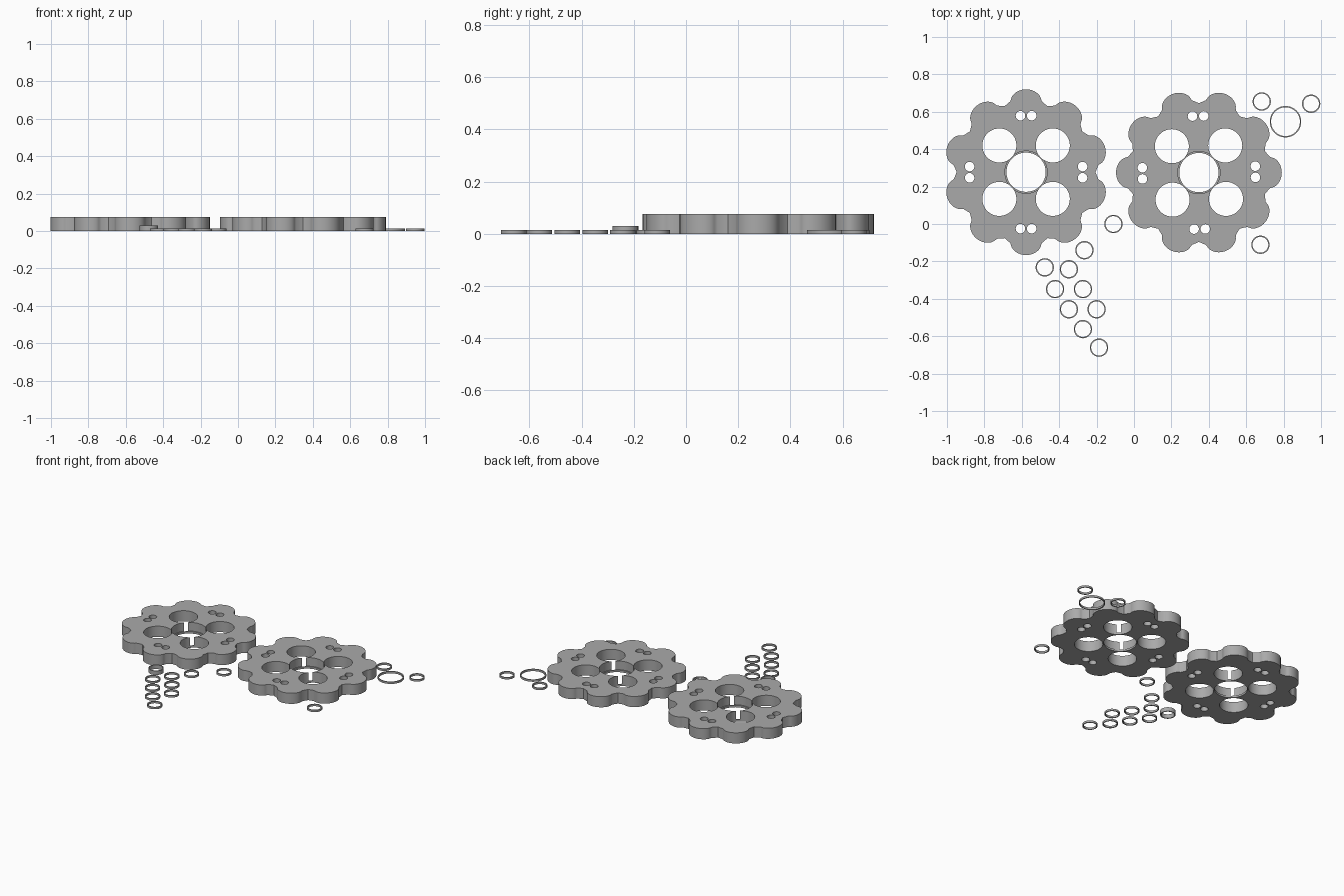
import bpy
import bmesh
from math import sin, cos, atan2, pi, radians
from mathutils import Matrix

if "Cube" in bpy.data.objects:
    bpy.data.objects.remove(bpy.data.objects["Cube"], do_unlink=True)

# Single plain grey
grey = bpy.data.materials.new("mid grey")
grey.use_nodes = True
tone = (0.4, 0.4, 0.4, 1)
grey.diffuse_color = tone
grey.node_tree.nodes["Principled BSDF"].inputs["Base Color"].default_value = tone

HEIGHT = 0.075
RING_HEIGHT = 0.014


def make_object(name, bm):
    bmesh.ops.recalc_face_normals(bm, faces=bm.faces)
    mesh = bpy.data.meshes.new(name)
    bm.to_mesh(mesh)
    bm.free()
    mesh.materials.append(grey)
    obj = bpy.data.objects.new(name, mesh)
    bpy.context.collection.objects.link(obj)
    return obj


def smooth(obj):
    bpy.ops.object.select_all(action="DESELECT")
    obj.select_set(True)
    bpy.context.view_layer.objects.active = obj
    bpy.ops.object.shade_smooth_by_angle(angle=radians(30))


def lobed_outline(steps=360, pins=11, pitch=0.457, roller=0.05, offset=0.036):
    """Cycloidal disc profile with one lobe fewer than pins."""
    lobes = pins - 1
    for i in range(steps):
        t = 2 * pi * i / steps
        tilt = atan2(-sin(lobes * t), pitch / (offset * pins) - cos(lobes * t))
        yield (pitch * cos(t) - roller * cos(t + tilt) - offset * cos(pins * t),
               pitch * sin(t) - roller * sin(t + tilt) - offset * sin(pins * t))


def cut_hole(obj, x, y, radius, bottom=-0.05, segments=64):
    bm = bmesh.new()
    top = HEIGHT + 0.05
    bmesh.ops.create_cone(bm, cap_ends=True, segments=segments, radius1=radius,
                          radius2=radius, depth=top - bottom,
                          matrix=Matrix.Translation((x, y, (top + bottom) / 2)))
    cutter = make_object("hole_cutter", bm)
    cutter.hide_render = True
    mod = obj.modifiers.new("hole", "BOOLEAN")
    mod.operation = "DIFFERENCE"
    mod.solver = "EXACT"
    mod.object = cutter
    bpy.context.view_layer.objects.active = obj
    bpy.ops.object.modifier_apply(modifier=mod.name)
    bpy.data.objects.remove(cutter, do_unlink=True)


def lobed_disc(name, x, y, lobe_turn, hole_turn):
    bm = bmesh.new()
    turn = Matrix.Rotation(lobe_turn, 4, "Z")
    face = bm.faces.new([bm.verts.new((px, py, 0)) for px, py in lobed_outline()])
    up = bmesh.ops.extrude_face_region(bm, geom=[face])["geom"]
    bmesh.ops.translate(bm, vec=(0, 0, HEIGHT),
                        verts=[v for v in up if isinstance(v, bmesh.types.BMVert)])
    bmesh.ops.transform(bm, matrix=turn, verts=bm.verts)
    disc = make_object(name, bm)

    # Bearing seat with a thin lip at the bottom
    cut_hole(disc, 0, 0, 0.105)
    cut_hole(disc, 0, 0, 0.113, bottom=RING_HEIGHT)
    # Output holes on the diagonals, small hole pairs on the axes
    for k in range(4):
        a = k * pi / 2 + hole_turn
        d = a + pi / 4
        cut_hole(disc, 0.202 * cos(d), 0.202 * sin(d), 0.091)
        for side in (-0.03, 0.03):
            cut_hole(disc, 0.302 * cos(a) - side * sin(a),
                     0.302 * sin(a) + side * cos(a), 0.0255, segments=32)
    disc.location = (x, y, 0)
    smooth(disc)


def ring(name, x, y, outer, inner, height=RING_HEIGHT, segments=48):
    bm = bmesh.new()
    profile = [(inner, 0), (outer, 0), (outer, height), (inner, height)]
    verts = [bm.verts.new((r, 0, z)) for r, z in profile]
    edges = [bm.edges.new((verts[i], verts[(i + 1) % 4])) for i in range(4)]
    bmesh.ops.spin(bm, geom=verts + edges, cent=(0, 0, 0), axis=(0, 0, 1),
                   angle=2 * pi, steps=segments, use_merge=True)
    bmesh.ops.remove_doubles(bm, verts=bm.verts, dist=0.0001)
    obj = make_object(name, bm)
    obj.location = (x, y, 0)
    smooth(obj)


# Two discs, lobes half a step apart
lobed_disc("left_side_disc", 0.347, 0.275, pi / 10, radians(0.8))
lobed_disc("right_side_disc", -0.577, 0.277, 0, 0)

# Loose rings around the discs
spots = [(-0.11, 0.0), (-0.265, -0.14), (-0.348, -0.242), (-0.422, -0.348),
         (-0.273, -0.348), (-0.348, -0.456), (-0.2, -0.456), (-0.273, -0.562),
         (-0.187, -0.661), (0.683, 0.655), (0.947, 0.643), (0.676, -0.111)]
for i, (x, y) in enumerate(spots):
    ring(f"small_ring_{i + 1}", x, y, 0.049, 0.042)
ring("tall_ring", -0.477, -0.232, 0.049, 0.042, height=0.029)
ring("large_ring", 0.81, 0.547, 0.084, 0.077)
